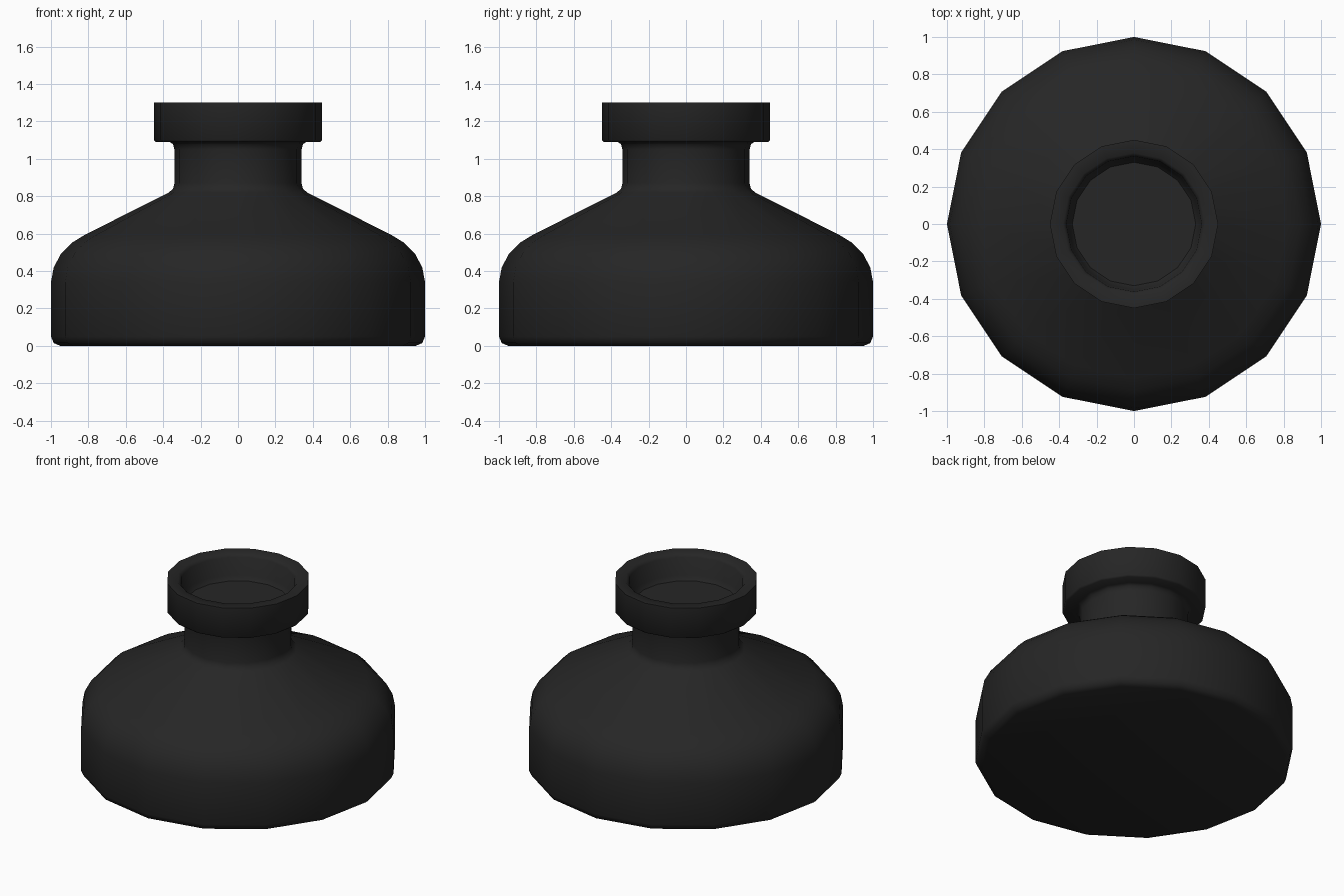
import bpy, bmesh, math

cube = bpy.data.objects.get("Cube")
if cube:
    bpy.data.objects.remove(cube, do_unlink=True)

SIDES = 16

# Near-black glass
glass = bpy.data.materials.new("black_glass")
glass.use_nodes = True
colour = (0.019, 0.019, 0.019, 1)
glass.diffuse_color = colour
glass.node_tree.nodes["Principled BSDF"].inputs["Base Color"].default_value = colour


def lathe(name, profile):
    """Turn a list of (radius, height) points around z."""
    bm = bmesh.new()
    verts = [bm.verts.new((r, 0, z)) for r, z in profile]
    edges = [bm.edges.new(pair) for pair in zip(verts, verts[1:])]
    bmesh.ops.spin(bm, geom=verts + edges, cent=(0, 0, 0), axis=(0, 0, 1),
                   angle=math.tau, steps=SIDES, use_merge=True)
    bmesh.ops.remove_doubles(bm, verts=bm.verts, dist=0.0005)
    bmesh.ops.recalc_face_normals(bm, faces=bm.faces)
    mesh = bpy.data.meshes.new(name)
    bm.to_mesh(mesh)
    bm.free()
    mesh.materials.append(glass)
    obj = bpy.data.objects.new(name, mesh)
    bpy.context.collection.objects.link(obj)
    bpy.ops.object.select_all(action='DESELECT')
    obj.select_set(True)
    bpy.context.view_layer.objects.active = obj
    bpy.ops.object.shade_smooth_by_angle(angle=math.radians(50))
    return obj


# Flat base, straight wall, rounded shoulder and sloping top
body = [(0, 0), (0.95, 0), (0.985, 0.015), (1, 0.05), (1, 0.34), (0.985, 0.42),
        (0.945, 0.495), (0.89, 0.55), (0.82, 0.593)]
# Neck with a fillet at each end
neck = [(0.37, 0.82), (0.347, 0.84), (0.34, 0.87), (0.34, 1.05), (0.347, 1.078),
        (0.365, 1.09)]
# Thick collar with a shallow recess in its mouth
collar = [(0.44, 1.09), (0.45, 1.1), (0.45, 1.3), (0.38, 1.3), (0.362, 1.28),
          (0.352, 1.16), (0.33, 1.13), (0, 1.13)]

lathe("bottle", body + neck + collar)
